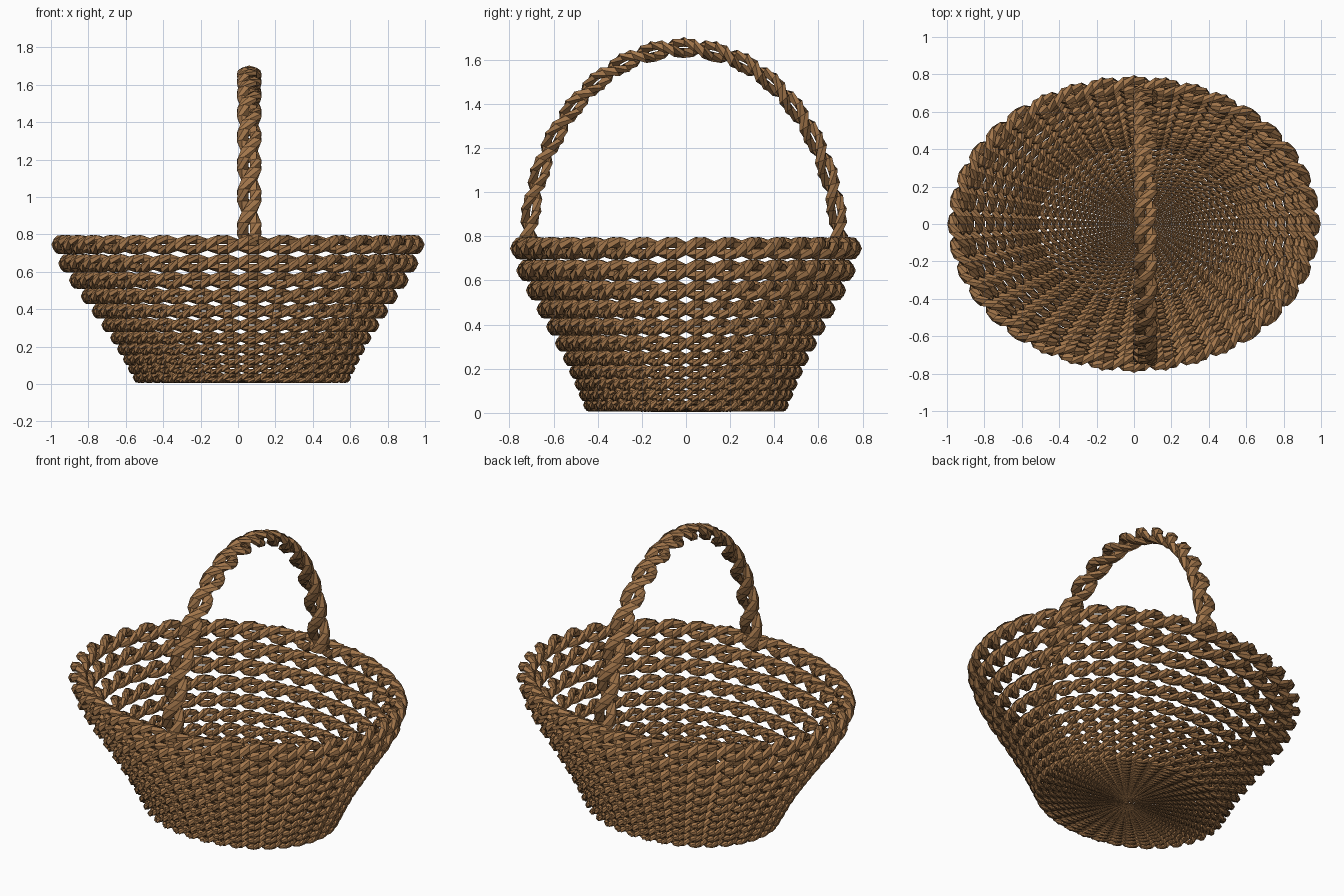
import bpy
from math import sin, cos, pi, tau
from mathutils import Vector

if "Cube" in bpy.data.objects:
    bpy.data.objects.remove(bpy.data.objects["Cube"])

mat = bpy.data.materials.new("wicker")
mat.diffuse_color = (0.36, 0.18, 0.07, 1)
mat.use_nodes = True
mat.node_tree.nodes["Principled BSDF"].inputs["Base Color"].default_value = mat.diffuse_color

SIDES = 6        # sides of one wicker strand
TURNS = 18       # twists around each ring
STEPS = 6        # segments per twist


def add_strand(verts, faces, frames, phase, size, closed):
    """Sweep one strand winding round a path given as (point, normal, binormal, twist angle)."""
    offset, thick, wide, sn, sb = size
    base = len(verts)
    for p, n, b, a in frames:
        a += phase
        for k in range(SIDES):
            t = tau * k / SIDES
            u = offset + thick * cos(t)
            v = wide * sin(t)
            verts.append(p + n * sn * (u * cos(a) - v * sin(a)) + b * sb * (u * sin(a) + v * cos(a)))
    count = len(frames)
    for i in range(count if closed else count - 1):
        j = (i + 1) % count
        for k in range(SIDES):
            m = (k + 1) % SIDES
            faces.append([base + i * SIDES + k, base + i * SIDES + m,
                          base + j * SIDES + m, base + j * SIDES + k])
    if not closed:
        faces.append([base + k for k in reversed(range(SIDES))])
        faces.append([base + (count - 1) * SIDES + k for k in range(SIDES)])


def ring_frames(s, z):
    """Oval ring path; s scales the whole ring about the slightly offset basket centre."""
    frames = []
    count = TURNS * STEPS
    for i in range(count):
        t = tau * i / count
        p = Vector((0.05 * (1 - s) + 0.943 * s * cos(t), 0.742 * s * sin(t), z))
        n = Vector((cos(t) / 0.943, sin(t) / 0.742, 0)).normalized()
        frames.append((p, n, Vector((0, 0, 1)), TURNS * t))
    return frames


def build(name, verts, faces):
    me = bpy.data.meshes.new(name)
    me.from_pydata(verts, [], faces)
    me.validate()
    me.materials.append(mat)
    ob = bpy.data.objects.new(name, me)
    bpy.context.collection.objects.link(ob)
    bpy.ops.object.select_all(action='DESELECT')
    ob.select_set(True)
    bpy.context.view_layer.objects.active = ob
    bpy.ops.object.mode_set(mode='EDIT')
    bpy.ops.mesh.select_all(action='SELECT')
    bpy.ops.mesh.normals_make_consistent(inside=False)
    bpy.ops.object.mode_set(mode='OBJECT')
    bpy.ops.object.shade_smooth_by_angle(angle=0.6)


def woven_rings(name, rows):
    verts, faces = [], []
    for s, z in rows:
        for phase in (0, pi):
            add_strand(verts, faces, ring_frames(s, z), phase,
                       (0.029 * s, 0.026 * s, 0.034 * s, 1, 1), True)
    build(name, verts, faces)


# rim and tapering wall, as (scale, height) of each twisted ring
woven_rings("rim", [(1.0, 0.745)])
woven_rings("wall", [(0.965, 0.645), (0.91, 0.555), (0.85, 0.47), (0.795, 0.39),
                     (0.745, 0.315), (0.70, 0.247), (0.665, 0.187), (0.635, 0.132),
                     (0.61, 0.083), (0.585, 0.036)])

# flat base of shrinking concentric rings
woven_rings("base", [(0.585 * 0.92 ** i, 0.004 + 0.055 * 0.585 * 0.92 ** i) for i in range(1, 42)])

# twisted arched handle
frames = []
count = 48
for i in range(count + 1):
    t = pi * i / count
    p = Vector((0.06, -0.01 - 0.705 * cos(t), 0.74 + 0.915 * sin(t)))
    n = Vector((0, -cos(t) / 0.705, sin(t) / 0.915)).normalized()
    frames.append((p, n, Vector((1, 0, 0)), 8 * tau * i / count))
verts, faces = [], []
for phase in (0, pi):
    add_strand(verts, faces, frames, phase, (0.030, 0.026, 0.036, 0.85, 1.25), False)
build("handle", verts, faces)
